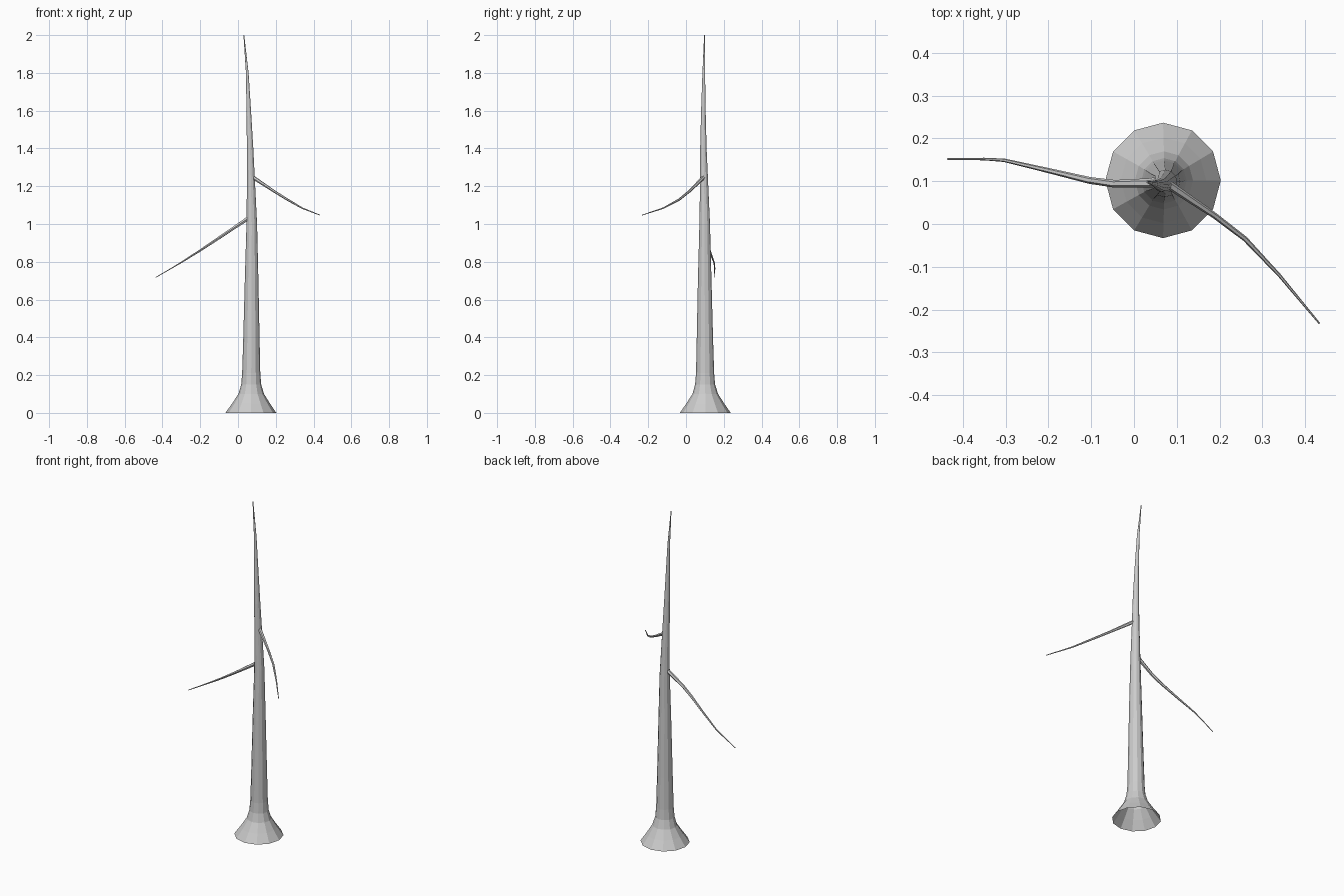
import bpy, bmesh, math
from mathutils import Vector


def tube(name, path, sides, level=False):
    """Sweep a polygon ring along (x, y, z, radius) points; closed at the tip only."""
    bm = bmesh.new()
    pts = [Vector(p[:3]) for p in path]
    rings = []
    for i, p in enumerate(pts):
        d = (pts[min(i + 1, len(pts) - 1)] - pts[max(i - 1, 0)]).normalized()
        if level:
            u, v = Vector((1, 0, 0)), Vector((0, 1, 0))
        else:
            u = Vector((0, 0, 1)).cross(d).normalized()
            v = d.cross(u)
        ring = []
        for k in range(sides):
            a = 2 * math.pi * k / sides
            ring.append(bm.verts.new(p + path[i][3] * (math.cos(a) * u + math.sin(a) * v)))
        rings.append(ring)
    for a, b in zip(rings, rings[1:]):
        for k in range(sides):
            n = (k + 1) % sides
            bm.faces.new((a[k], a[n], b[n], b[k]))
    bm.faces.new(rings[-1])
    me = bpy.data.meshes.new(name)
    bm.to_mesh(me)
    bm.free()
    ob = bpy.data.objects.new(name, me)
    bpy.context.collection.objects.link(ob)
    return ob


# Trunk with flared, open root end
tube("trunk", [
    (0.068, 0.102, 0.00, 0.135),
    (0.069, 0.102, 0.05, 0.100),
    (0.070, 0.102, 0.10, 0.068),
    (0.070, 0.101, 0.15, 0.053),
    (0.070, 0.101, 0.21, 0.048),
    (0.071, 0.100, 0.40, 0.043),
    (0.072, 0.099, 0.70, 0.036),
    (0.073, 0.099, 1.00, 0.028),
    (0.069, 0.096, 1.20, 0.022),
    (0.064, 0.092, 1.40, 0.017),
    (0.057, 0.092, 1.60, 0.012),
    (0.049, 0.094, 1.80, 0.007),
    (0.031, 0.098, 2.00, 0.002)], 12, level=True)

# Drooping branches
tube("right_branch", [
    (0.070, 0.100, 1.255, 0.010),
    (0.090, 0.086, 1.240, 0.010),
    (0.188, 0.020, 1.175, 0.007),
    (0.260, -0.035, 1.130, 0.006),
    (0.340, -0.120, 1.084, 0.004),
    (0.434, -0.233, 1.047, 0.002)], 6)
tube("left_branch", [
    (0.065, 0.100, 1.040, 0.012),
    (0.036, 0.096, 1.018, 0.011),
    (-0.045, 0.094, 0.964, 0.009),
    (-0.104, 0.102, 0.924, 0.008),
    (-0.200, 0.125, 0.860, 0.006),
    (-0.303, 0.149, 0.795, 0.004),
    (-0.350, 0.152, 0.767, 0.003),
    (-0.436, 0.152, 0.717, 0.002)], 6)
